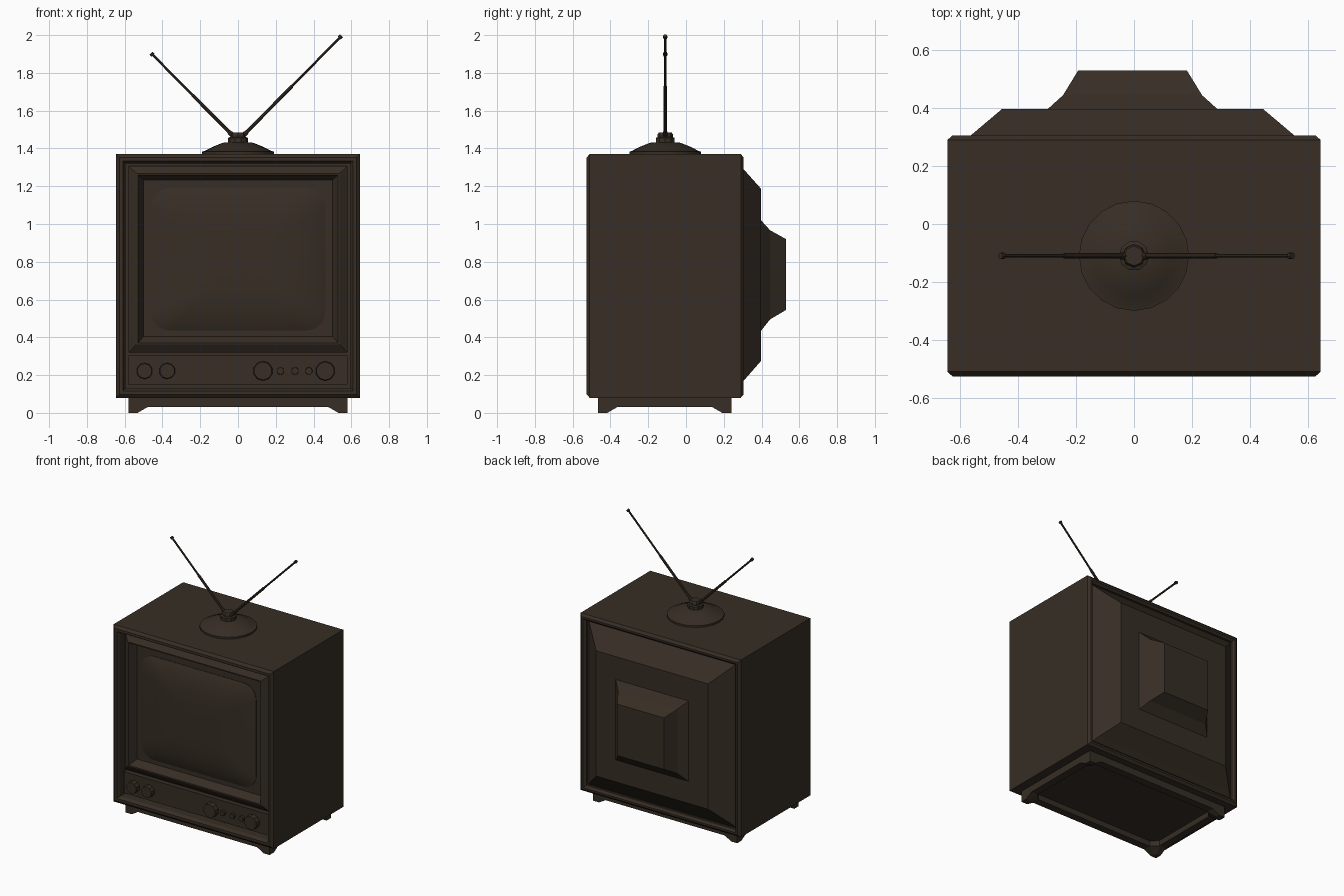
import bpy, bmesh, math
from mathutils import Vector, Matrix

if "Cube" in bpy.data.objects:
    bpy.data.objects.remove(bpy.data.objects["Cube"])

brown = bpy.data.materials.new("dark_brown")
brown.diffuse_color = (0.038, 0.027, 0.018, 1)
brown.use_nodes = True
brown.node_tree.nodes["Principled BSDF"].inputs["Base Color"].default_value = brown.diffuse_color


def finish(name, bm, smooth=None):
    bmesh.ops.recalc_face_normals(bm, faces=bm.faces)
    me = bpy.data.meshes.new(name)
    bm.to_mesh(me)
    bm.free()
    me.materials.append(brown)
    ob = bpy.data.objects.new(name, me)
    bpy.context.collection.objects.link(ob)
    if smooth:
        bpy.ops.object.select_all(action='DESELECT')
        ob.select_set(True)
        bpy.context.view_layer.objects.active = ob
        bpy.ops.object.shade_smooth_by_angle(angle=math.radians(smooth))
    return ob


def loft(name, rings, caps=(True, True), smooth=None):
    """Bridge a list of equal point rings, optionally capping the ends."""
    bm = bmesh.new()
    vs = [[bm.verts.new(p) for p in r] for r in rings]
    n = len(vs[0])
    for a, b in zip(vs, vs[1:]):
        for i in range(n):
            j = (i + 1) % n
            bm.faces.new((a[i], a[j], b[j], b[i]))
    if caps[0]:
        bm.faces.new(vs[0])
    if caps[1]:
        bm.faces.new(vs[-1])
    return finish(name, bm, smooth)


def rect(hx, z0, z1, y, xc=0.0):
    return [(xc - hx, y, z0), (xc + hx, y, z0), (xc + hx, y, z1), (xc - hx, y, z1)]


def flat_rect(x0, x1, y0, y1, z):
    return [(x0, y0, z), (x1, y0, z), (x1, y1, z), (x0, y1, z)]


def rod(name, a, b, r1, r2, sides, smooth=None):
    a, b = Vector(a), Vector(b)
    d = b - a
    m = Matrix.Translation((a + b) / 2) @ d.to_track_quat('Z', 'Y').to_matrix().to_4x4()
    bm = bmesh.new()
    bmesh.ops.create_cone(bm, cap_ends=True, segments=sides, radius1=r1, radius2=r2,
                          depth=d.length, matrix=m)
    return finish(name, bm, smooth)


def lathe(name, profile, cy, sides, smooth=None):
    rings = [[(r * math.cos(2 * math.pi * i / sides), cy + r * math.sin(2 * math.pi * i / sides), z)
              for i in range(sides)] for r, z in profile]
    return loft(name, rings, smooth=smooth)


# Cabinet shell with front recess and shallow rear recess: (inset, y)
shell = [(.05, -.45), (.05, -.505), (.037, -.526), (.018, -.526), (0, -.51),
         (0, .29), (.017, .305), (.03, .305), (.045, .29), (.045, .275)]
loft("cabinet", [rect(.645 - i, .08 + i, 1.37 - i, y) for i, y in shell])

# Stepped rear cover
back = [(.597, .13, 1.325, .274), (.56, .17, 1.29, .305), (.451, .275, 1.187, .397),
        (.293, .435, 1.02, .397), (.24, .495, .967, .445), (.188, .545, .92, .53)]
loft("rear_cover", [rect(*b, xc=-.005) for b in back])

# Screen bezel: outer slope, ridge, inner slope, backing panel
bezel = [(.58, .32, 1.308, -.449), (.58, .32, 1.308, -.47), (.537, .363, 1.268, -.5),
         (.53, .37, 1.26, -.5), (.5, .405, 1.232, -.45)]
loft("screen_bezel", [rect(*b) for b in bezel])


# Bulged picture tube with rounded corners
def rounded(s, y, hx=.463, hz=.377, r=.1, zc=.813, n=6):
    pts = []
    for q, (sx, sz) in enumerate(((1, 1), (-1, 1), (-1, -1), (1, -1))):
        for k in range(n + 1):
            a = math.pi / 2 * (q + k / n)
            pts.append((s * (sx * (hx - r) + r * math.cos(a)), y,
                        zc + s * (sz * (hz - r) + r * math.sin(a))))
    return pts


steps = [1, .97, .93, .88, .8, .7, .55, .35, .12]
loft("screen", [rounded(1, -.448)] + [rounded(s, -.453 - .045 * (1 - s ** 4)) for s in steps],
     smooth=40)

# Control panel and knobs
loft("control_panel", [rect(.58, .15, .305, y) for y in (-.449, -.485)])
for k, (x, r) in enumerate(((-.495, .043), (-.375, .043), (.132, .052), (.225, .02),
                            (.302, .02), (.375, .02), (.462, .052))):
    depth = .035 if r > .03 else .02
    rod(f"knob_{k + 1}", (x, -.484, .222), (x, -.485 - depth, .222), r, r * .93, 10)

# Plinth: hollow skirt with tapered corner feet
X, Y0, Y1, W = .58, -.465, .24, .055
loft("plinth", [flat_rect(-X, X, Y0, Y1, .085), flat_rect(-X, X, Y0, Y1, .03),
                flat_rect(-X + W, X - W, Y0 + W, Y1 - W, .03),
                flat_rect(-X + W, X - W, Y0 + W, Y1 - W, .07)])
for sx in (-1, 1):
    for y, sy in ((Y0, 1), (Y1, -1)):
        def foot_ring(s, z):
            return [(sx * X, y, z), (sx * (X - s), y, z), (sx * (X - s), y + sy * s * .55, z),
                    (sx * (X - s * .55), y + sy * s, z), (sx * X, y + sy * s, z)]
        loft(f"foot_{'left' if sx < 0 else 'right'}_{'front' if sy > 0 else 'back'}",
             [foot_ring(.1, .072), foot_ring(.1, .03), foot_ring(.048, 0)])

# Antenna base dome, neck and pivot
AY = -.11
lathe("antenna_base", [(.19, 1.369), (.19, 1.383), (.178, 1.386), (.135, 1.408),
                       (.08, 1.43), (.03, 1.433)], AY, 20, 35)
lathe("antenna_neck", [(.052, 1.425), (.052, 1.456), (.042, 1.46)], AY, 10)
lathe("antenna_pivot", [(.04, 1.455), (.04, 1.475), (.034, 1.485)], AY, 8)

# Telescopic antenna rods with tips
for side, end in (("left", (-.458, AY, 1.902)), ("right", (.545, AY, 1.993))):
    end = Vector(end)
    start = Vector((math.copysign(.025, end.x), AY, 1.465))
    d = (end - start).normalized()
    mid = start.lerp(end, .5)
    rod(f"antenna_{side}_lower", start, mid, .009, .009, 8, 40)
    rod(f"antenna_{side}_upper", mid, end, .0065, .0065, 8, 40)
    rod(f"antenna_{side}_tip", end - d * .012, end + d * .004, .011, .011, 8)
    rod(f"antenna_{side}_collar", start, start + d * .03, .014, .012, 8)
